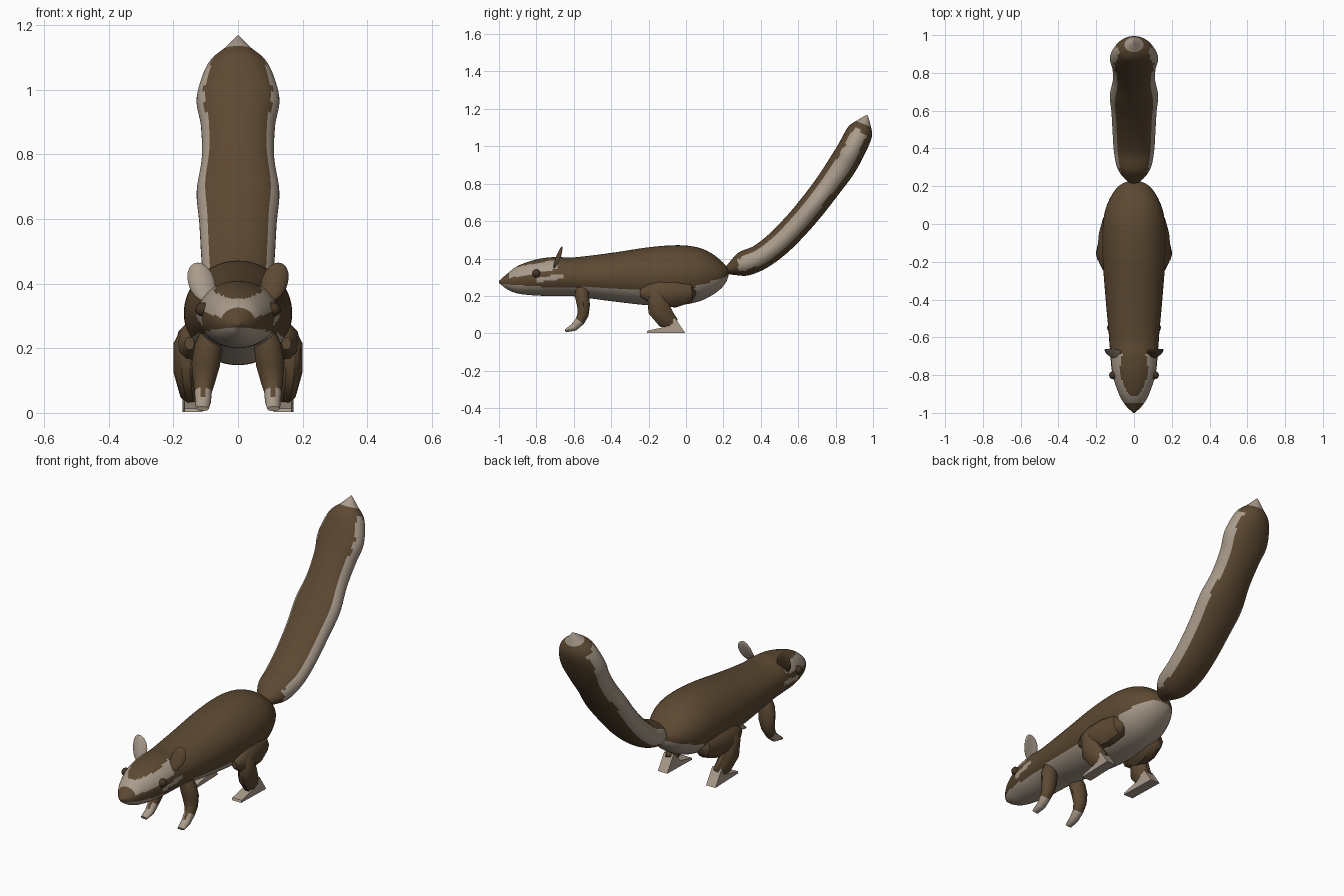
import bpy, bmesh, math
from mathutils import Vector

if "Cube" in bpy.data.objects:
    bpy.data.objects.remove(bpy.data.objects["Cube"])


def material(name, col):
    m = bpy.data.materials.new(name)
    m.diffuse_color = (*col, 1)
    m.use_nodes = True
    m.node_tree.nodes["Principled BSDF"].inputs["Base Color"].default_value = m.diffuse_color
    return m


BROWN = material("brown fur", (0.108, 0.066, 0.032))
CREAM = material("pale fur", (0.40, 0.33, 0.26))
DARK = material("dark eye", (0.06, 0.035, 0.018))


def finish(bm, name, mats, rule=None, angle=50):
    bmesh.ops.recalc_face_normals(bm, faces=bm.faces)
    me = bpy.data.meshes.new(name)
    bm.normal_update()
    if rule:
        for f in bm.faces:
            f.material_index = int(rule(f.calc_center_median(), f.normal))
    bm.to_mesh(me)
    bm.free()
    ob = bpy.data.objects.new(name, me)
    bpy.context.collection.objects.link(ob)
    for m in mats:
        me.materials.append(m)
    bpy.ops.object.select_all(action='DESELECT')
    ob.select_set(True)
    bpy.context.view_layer.objects.active = ob
    bpy.ops.object.shade_smooth_by_angle(angle=math.radians(angle))
    return ob


def lerp(table, x):
    for (a, va), (b, vb) in zip(table, table[1:]):
        if x <= b:
            return va + (vb - va) * max(0, (x - a) / (b - a))
    return table[-1][1]


def resample(rows, n):
    """Catmull-Rom through rows, n steps per span."""
    out = []
    for i in range(len(rows) - 1):
        p = [rows[max(0, min(len(rows) - 1, i + k))] for k in (-1, 0, 1, 2)]
        for s in range(n):
            t = s / n
            out.append(tuple(0.5 * (2 * b + (c - a) * t + (2 * a - 5 * b + 4 * c - d) * t * t
                                    + (3 * b - a - 3 * c + d) * t ** 3) for a, b, c, d in zip(*p)))
    return out + [rows[-1]]


def loft(rows, seg):
    """Rows are x, y, z, half width, half depth; rings sit across the path."""
    bm = bmesh.new()
    rings = []
    pts = [Vector(r[:3]) for r in rows]
    for i, r in enumerate(rows):
        t = (pts[min(i + 1, len(pts) - 1)] - pts[max(i - 1, 0)]).normalized()
        u = Vector((1, 0, 0))
        u = (u - t * u.dot(t)).normalized()
        v = u.cross(t)
        rings.append([bm.verts.new(pts[i] + u * math.cos(a) * max(r[3], .003) + v * math.sin(a) * max(r[4], .003))
                      for a in (2 * math.pi * k / seg for k in range(seg))])
    for a, b in zip(rings, rings[1:]):
        for k in range(seg):
            j = (k + 1) % seg
            bm.faces.new((a[k], a[j], b[j], b[k]))
    bm.faces.new(rings[0])
    bm.faces.new(rings[-1])
    return bm


# Body and head: y, top, bottom, half width
outline = [(-1.0, .28, .27, .004), (-.96, .315, .238, .045), (-.9, .36, .213, .08), (-.8, .395, .202, .113),
           (-.7, .408, .20, .125), (-.6, .406, .198, .132), (-.4, .43, .172, .15), (-.2, .46, .15, .165),
           (-.05, .471, .15, .167), (.05, .462, .165, .158), (.12, .437, .193, .135), (.18, .395, .233, .1),
           (.215, .36, .275, .06), (.23, .34, .32, .012)]
body_rows = [(0, y, (t + b) / 2, w, (t - b) / 2) for y, t, b, w in outline]
belly = [(-1, .265), (-.8, .25), (-.5, .245), (-.2, .235), (0, .235), (.1, .265), (.23, .31)]


def body_rule(c, n):
    if c.z < lerp(belly, c.y):
        return True
    mid = .32 + (c.y + .95) * .19          # brow stripe
    brow = -.95 < c.y < -.69 and abs(c.z - mid) < .026
    cheek = -.8 < c.y < -.66 and abs(c.z - .295 - (c.y + .73) * .15) < .013
    return brow or cheek


# Straight sections have no path bend, so the loft stays upright
straight = resample(body_rows, 8)
bm = loft([(r[0], r[1], .3, r[3], r[4]) for r in straight], 64)
for v in bm.verts:
    v.co.z += lerp([(r[1], r[2]) for r in straight], v.co.y) - .3
finish(bm, "body", [BROWN, CREAM], body_rule)

# Bushy tail
tail = [(0, .215, .335, .018, .018), (0, .255, .35, .062, .042), (0, .31, .372, .093, .067),
        (0, .40, .41, .108, .068), (0, .50, .487, .114, .07), (0, .60, .59, .12, .071),
        (0, .68, .685, .128, .072), (0, .76, .79, .112, .073), (0, .83, .89, .115, .077),
        (0, .88, .975, .128, .075), (0, .93, 1.075, .095, .069), (0, .953, 1.128, .04, .036),
        (0, .968, 1.167, .003, .003)]
tail_rows = resample(tail, 5)


def tail_rule(c, n):
    if c.z + .4 * c.y > 1.50:
        return True
    r = min(tail_rows, key=lambda q: (q[1] - c.y) ** 2 + (q[2] - c.z) ** 2)
    return .275 < r[1] < .935 and abs(c.x) > .82 * r[3]


finish(loft(tail_rows, 48), "tail", [BROWN, CREAM], tail_rule)


def paw_rule(c, n):
    return c.z < .062


for side, s in (("right", 1), ("left", -1)):
    def limb(name, rows, mats, rule=None, seg=10):
        finish(loft([(s * r[0], *r[1:]) for r in rows], seg), side + name, mats, rule, 40)

    # Front leg and paw
    limb("_front_leg", [(.085, -.56, .25, .03, .03), (.092, -.557, .205, .043, .04), (.1, -.548, .15, .044, .036),
                        (.105, -.55, .1, .035, .031), (.108, -.568, .064, .027, .027),
                        (.108, -.60, .032, .024, .022), (.11, -.645, .013, .02, .008)],
         [BROWN, CREAM], paw_rule)

    # Thigh, shank and hind foot
    limb("_thigh", [(.10, .045, .225, .025, .025), (.11, .02, .223, .055, .06), (.125, -.06, .215, .062, .08),
                    (.145, -.15, .21, .05, .07), (.15, -.205, .215, .036, .048), (.15, -.245, .215, .015, .02)], [BROWN])
    limb("_shank", [(.16, -.165, .25, .02, .025), (.163, -.165, .215, .037, .045), (.16, -.145, .13, .04, .063),
                    (.15, -.105, .075, .035, .055), (.14, -.06, .05, .025, .03)], [BROWN])

    # Wedge foot: side profile swept across the width
    bm = bmesh.new()
    profile = [(-.005, .002), (-.21, .002), (-.205, .014), (-.11, .035), (-.06, .085)]
    caps = [[bm.verts.new((s * x + (.006 * s if y > -.1 else 0), y, z)) for y, z in profile] for x in (.11, .166)]
    for c in caps:
        bm.faces.new(c)
    for k in range(5):
        j = (k + 1) % 5
        bm.faces.new((caps[0][k], caps[0][j], caps[1][j], caps[1][k]))
    finish(bm, side + "_hind_foot", [CREAM], None, 25)

    # Ear: thin leaning disc, pale behind
    bm = bmesh.new()
    bmesh.ops.create_uvsphere(bm, u_segments=16, v_segments=12, radius=1)
    for v in bm.verts:
        x, y, z = v.co
        v.co = (s * (.113 + .042 * x + .012 * z), -.685 + .011 * y + .022 * z + .012 * x * x, .405 + .06 * z)
    finish(bm, side + "_ear", [BROWN, CREAM], lambda c, n: n.y > .25)

    # Eye
    bm = bmesh.new()
    bmesh.ops.create_uvsphere(bm, u_segments=12, v_segments=8, radius=.022)
    bmesh.ops.translate(bm, verts=bm.verts, vec=(s * .11, -.80, .32))
    finish(bm, side + "_eye", [DARK])
